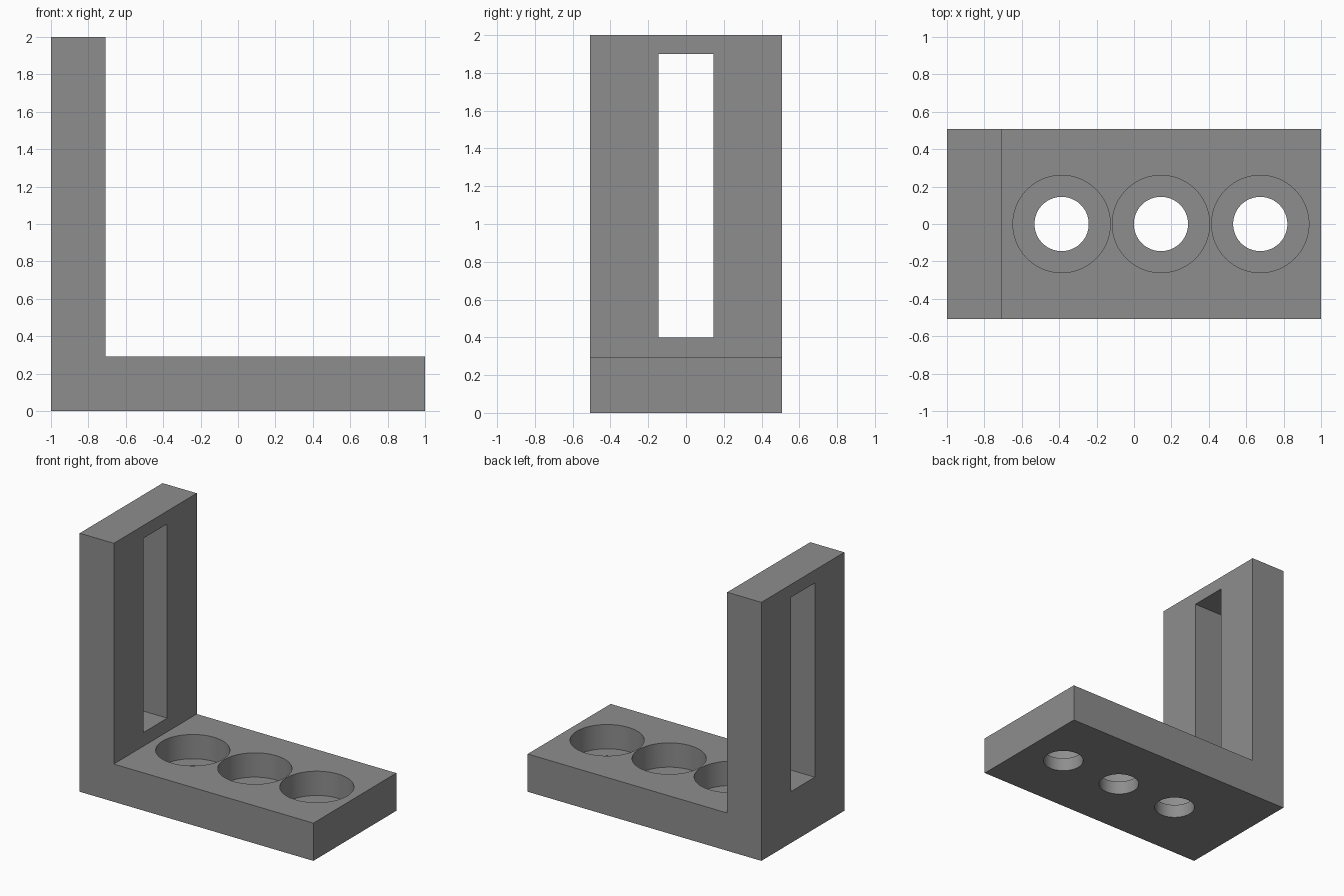
import bpy
import bmesh

if "Cube" in bpy.data.objects:
    bpy.data.objects.remove(bpy.data.objects["Cube"])

HALF_Y = 0.507      # half the bracket depth
THICK = 0.292       # thickness of both legs
HOLES_X = (-0.387, 0.144, 0.675)
FLOOR_Z = 0.104     # height of the counterbore floor

grey = bpy.data.materials.new("grey")
grey.diffuse_color = (0.27, 0.27, 0.27, 1)
grey.use_nodes = True
grey.node_tree.nodes["Principled BSDF"].inputs["Base Color"].default_value = grey.diffuse_color


def add_box(name, x0, x1, y0, y1, z0, z1):
    bpy.ops.mesh.primitive_cube_add(
        size=1, location=((x0 + x1) / 2, (y0 + y1) / 2, (z0 + z1) / 2))
    ob = bpy.context.object
    ob.name = name
    ob.scale = (x1 - x0, y1 - y0, z1 - z0)
    return ob


def add_cylinder(name, x, radius, z0, z1):
    bpy.ops.mesh.primitive_cylinder_add(
        vertices=96, radius=radius, depth=z1 - z0, location=(x, 0, (z0 + z1) / 2))
    ob = bpy.context.object
    ob.name = name
    return ob


# L-shaped body: profile in the xz plane, extruded along y
profile = [(-1, 0), (1, 0), (1, THICK), (-1 + THICK, THICK), (-1 + THICK, 2), (-1, 2)]
bm = bmesh.new()
face = bm.faces.new([bm.verts.new((x, -HALF_Y, z)) for x, z in profile])
side = bmesh.ops.extrude_face_region(bm, geom=[face])
bmesh.ops.translate(bm, vec=(0, 2 * HALF_Y, 0),
                    verts=[v for v in side["geom"] if isinstance(v, bmesh.types.BMVert)])
bmesh.ops.recalc_face_normals(bm, faces=bm.faces)
mesh = bpy.data.meshes.new("angle_bracket")
bm.to_mesh(mesh)
bm.free()
mesh.materials.append(grey)
bracket = bpy.data.objects.new("angle_bracket", mesh)
bpy.context.collection.objects.link(bracket)

# Slot through the upright, then a stepped screw hole at each position
cutters = [add_box("slot_cutter", -1.1, -0.6, -0.146, 0.146, 0.398, 1.9)]
for x in HOLES_X:
    cutters.append(add_cylinder("counterbore_cutter", x, 0.26, FLOOR_Z, 0.4))
    cutters.append(add_cylinder("screw_hole_cutter", x, 0.145, -0.1, 0.2))

for cutter in cutters:
    cutter.hide_render = True
    cutter.hide_set(True)
    mod = bracket.modifiers.new(cutter.name, 'BOOLEAN')
    mod.operation = 'DIFFERENCE'
    mod.solver = 'EXACT'
    mod.object = cutter

# Apply the cuts, remove the helpers and smooth the hole walls
bpy.ops.object.select_all(action='DESELECT')
bpy.context.view_layer.objects.active = bracket
bracket.select_set(True)
for mod in list(bracket.modifiers):
    bpy.ops.object.modifier_apply(modifier=mod.name)
for cutter in cutters:
    bpy.data.objects.remove(cutter)
bpy.ops.object.shade_smooth_by_angle()
